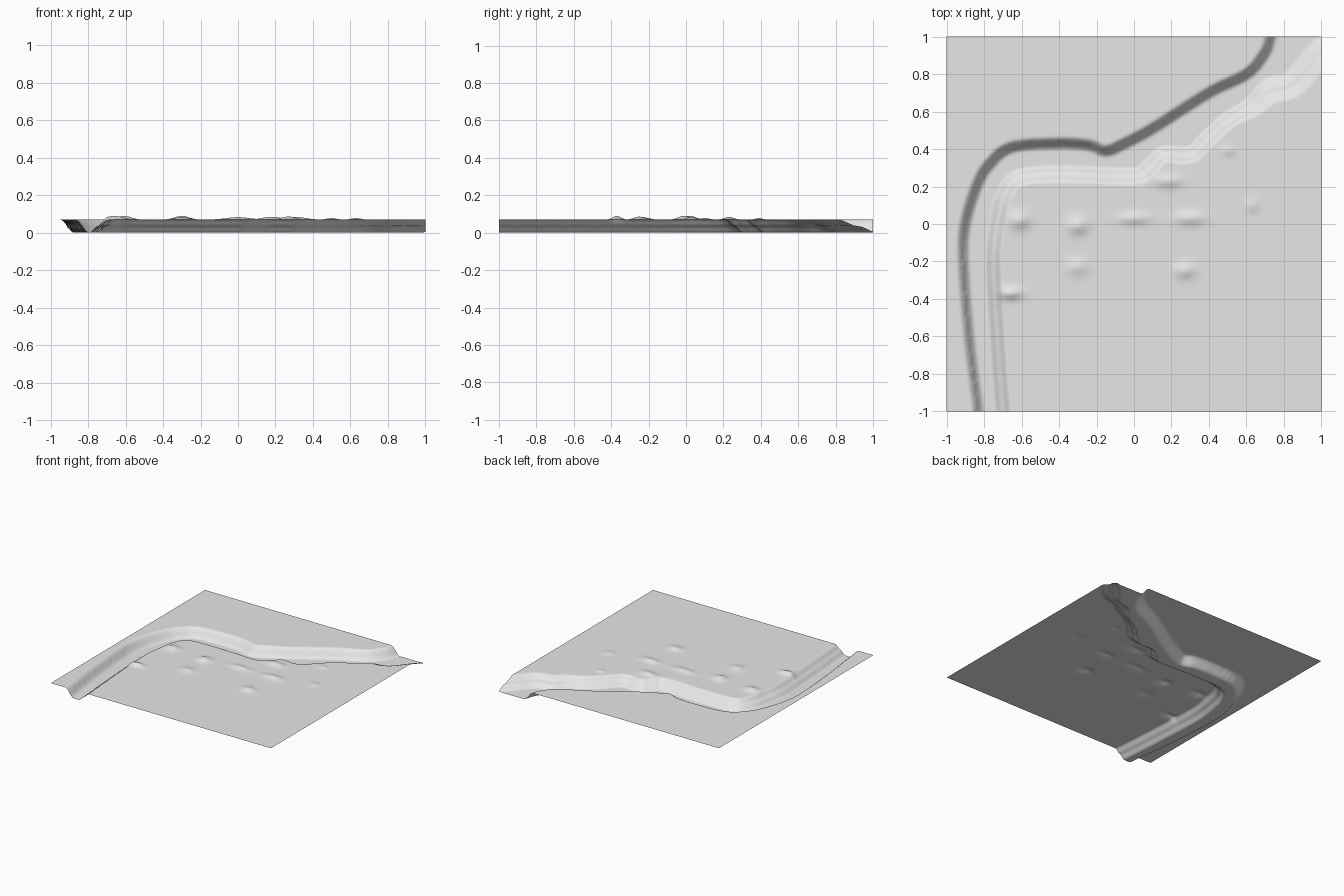
import bpy, bmesh, math
from mathutils import Vector, kdtree

cube = bpy.data.objects.get("Cube")
if cube:
    bpy.data.objects.remove(cube, do_unlink=True)

GROUND = 0.07
CELLS = 200

# Centre lines of the two bank slopes, running from the front edge to the back corner
OUTER = [(-.8, -1.3), (-.83, -1), (-.88, -.6), (-.91, -.2), (-.9, 0), (-.84, .2),
         (-.77, .32), (-.65, .41), (-.4, .43), (-.24, .42), (-.15, .39), (-.05, .43),
         (.1, .51), (.4, .7), (.6, .8), (.69, .9), (.73, 1), (.8, 1.3)]
INNER = [(-.67, -1.3), (-.7, -1), (-.73, -.6), (-.75, -.2), (-.73, 0), (-.69, .16),
         (-.6, .25), (-.35, .265), (0, .255), (.08, .3), (.16, .37), (.3, .37),
         (.4, .46), (.5, .55), (.63, .63), (.72, .71), (.85, .75), (1, .92), (1.3, 1.2)]

# Grassy mounds: x, y, half length, half width, height
MOUNDS = [(-.61, .02, .06, .05, .02), (-.3, -.01, .06, .05, .02), (0, .03, .1, .035, .013),
          (.3, .03, .09, .04, .015), (.18, .23, .08, .04, .015), (.63, .1, .04, .04, .008),
          (.5, .39, .04, .03, .008), (-.66, -.37, .07, .035, .02), (-.3, -.23, .06, .05, .013),
          (.27, -.25, .06, .045, .016)]


def smooth(t):
    t = min(max(t, 0), 1)
    return t * t * (3 - 2 * t)


class Bank:
    """Smooth curve through points, with signed distance (positive on its left)."""

    def __init__(self, points, steps=24):
        p = [Vector(q) for q in points]
        p = [2 * p[0] - p[1]] + p + [2 * p[-1] - p[-2]]
        self.line = []
        for a, b, c, d in zip(p, p[1:], p[2:], p[3:]):
            for i in range(steps):
                t = i / steps
                self.line.append(0.5 * (2 * b + (c - a) * t + (2 * a - 5 * b + 4 * c - d) * t ** 2
                                        + (3 * b - a - 3 * c + d) * t ** 3))
        self.tree = kdtree.KDTree(len(self.line))
        for i, q in enumerate(self.line):
            self.tree.insert((q.x, q.y, 0), i)
        self.tree.balance()

    def distance(self, x, y):
        near, i, dist = self.tree.find((x, y, 0))
        i = min(max(i, 1), len(self.line) - 2)
        along = self.line[i + 1] - self.line[i - 1]
        side = along.x * (y - near.y) - along.y * (x - near.x)
        return math.copysign(dist, side)


outer, inner = Bank(OUTER), Bank(INNER)


def height(x, y):
    # Steep far bank, terraced near bank that widens towards the back corner
    far = smooth(0.5 - outer.distance(x, y) / 0.075)
    reach = 0.045 + 0.03 * smooth((x - 0.55) / 0.2)
    t = inner.distance(x, y) / reach
    near = 0.5 * smooth(t + 1) + 0.5 * smooth(t)
    z = GROUND * (1 - min(far, near))
    for mx, my, length, width, rise in MOUNDS:
        r = ((x - mx) / length) ** 2 + ((y - my) / width) ** 2
        z += rise * math.exp(-1.3 * r) * (1 - near)
    return z


# Terrain sheet with the carved river bed
bm = bmesh.new()
bmesh.ops.create_grid(bm, x_segments=CELLS, y_segments=CELLS, size=1)
for v in bm.verts:
    v.co.z = height(v.co.x, v.co.y)
for f in bm.faces:
    f.smooth = True
mesh = bpy.data.meshes.new("terrain")
bm.to_mesh(mesh)
bm.free()
terrain = bpy.data.objects.new("terrain", mesh)
bpy.context.collection.objects.link(terrain)

# Plain pale grey material
grey = bpy.data.materials.new("pale_grey")
grey.use_nodes = True
colour = (0.8, 0.8, 0.8, 1)
grey.diffuse_color = colour
grey.node_tree.nodes["Principled BSDF"].inputs["Base Color"].default_value = colour
mesh.materials.append(grey)
